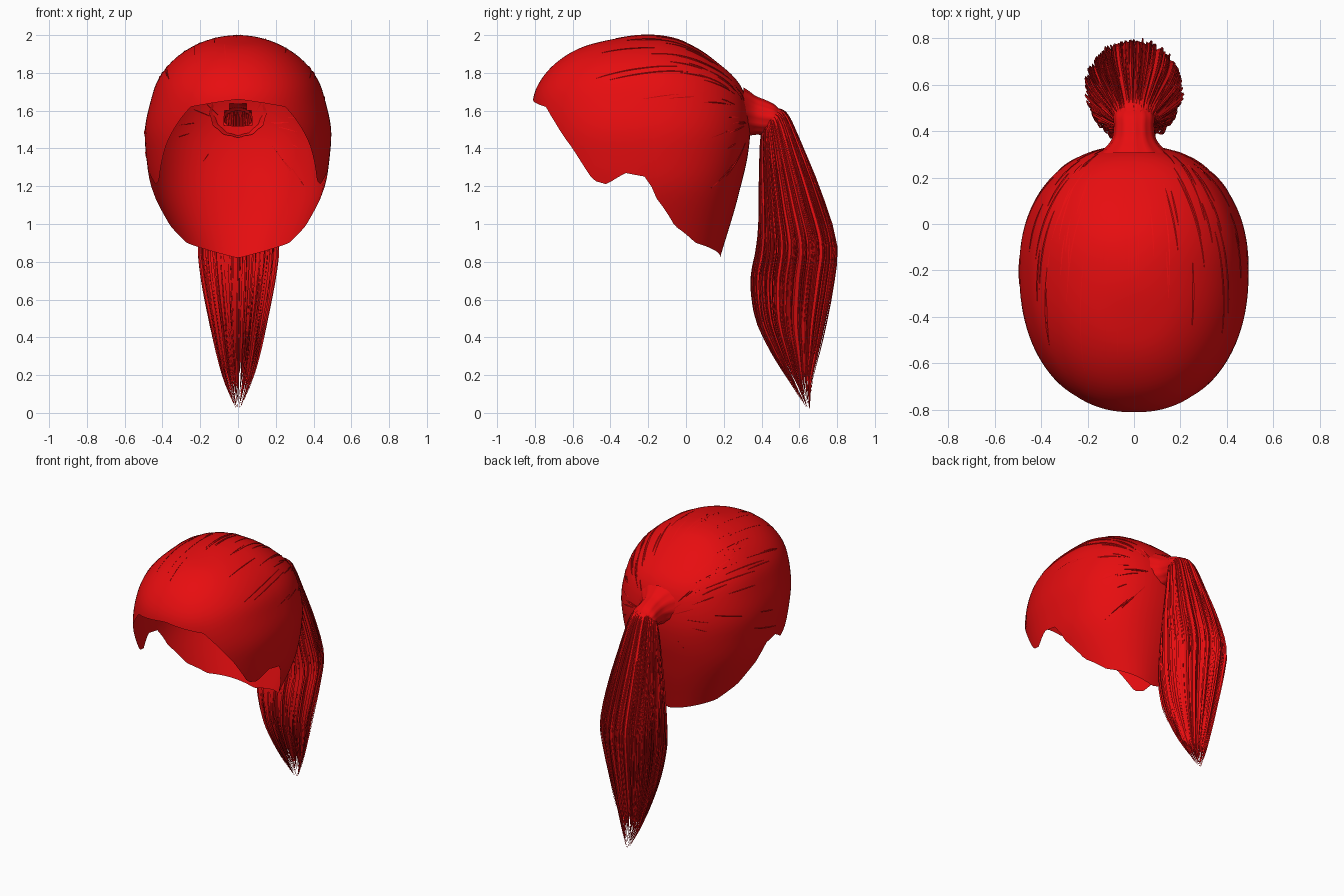
import bpy, bmesh, math, random
from mathutils import Vector
from mathutils.bvhtree import BVHTree

random.seed(4)
if "Cube" in bpy.data.objects:
    bpy.data.objects.remove(bpy.data.objects["Cube"])

RED = (0.8, 0.004, 0.005, 1)
hair_red = bpy.data.materials.new("hair_red")
hair_red.use_nodes = True
hair_red.diffuse_color = RED
bsdf = hair_red.node_tree.nodes["Principled BSDF"]
bsdf.inputs["Base Color"].default_value = RED
bsdf.inputs["Roughness"].default_value = 0.6


def spline(keys, x):
    """Smooth interpolation of (x, values...) rows."""
    i = 0
    while i < len(keys) - 2 and x > keys[i + 1][0]:
        i += 1
    p = [keys[max(0, min(len(keys) - 1, i + k))] for k in (-1, 0, 1, 2)]
    h = p[2][0] - p[1][0]
    f = max(0, min(1, (x - p[1][0]) / h))
    out = []
    for c in range(1, len(keys[0])):
        m1 = (p[2][c] - p[0][c]) / (p[2][0] - p[0][0]) * h
        m2 = (p[3][c] - p[1][c]) / (p[3][0] - p[1][0]) * h
        d = p[2][c] - p[1][c]
        out.append(p[1][c] + f * m1 + f * f * (3 * d - 2 * m1 - m2) + f ** 3 * (m1 + m2 - 2 * d))
    return out


def finish(bm, name, angle=60, recalc=True):
    if recalc:
        bmesh.ops.recalc_face_normals(bm, faces=bm.faces)
    mesh = bpy.data.meshes.new(name)
    bm.to_mesh(mesh)
    bm.free()
    ob = bpy.data.objects.new(name, mesh)
    bpy.context.collection.objects.link(ob)
    mesh.materials.append(hair_red)
    bpy.ops.object.select_all(action="DESELECT")
    ob.select_set(True)
    bpy.context.view_layer.objects.active = ob
    bpy.ops.object.shade_smooth_by_angle(angle=math.radians(angle))
    return ob


def skin(bm, rings, closed=True):
    """Join rows of points with quads."""
    rows = [[bm.verts.new(p) for p in ring] for ring in rings]
    n = len(rows[0])
    for a, b in zip(rows, rows[1:]):
        for j in range(n if closed else n - 1):
            k = (j + 1) % n
            bm.faces.new((a[j], a[k], b[k], b[j]))


def strand(bm, path, r):
    """Thin three-sided hair, tapering to both ends."""
    rings = []
    for i, p in enumerate(path):
        t = (path[min(i + 1, len(path) - 1)] - path[max(i - 1, 0)]).normalized()
        u = t.orthogonal().normalized()
        w = t.cross(u)
        q = r * (0.15 + 0.85 * math.sin(math.pi * i / (len(path) - 1)))
        rings.append([p + q * (u * math.cos(a) + w * math.sin(a)) for a in (0, 2.1, 4.2)])
    skin(bm, rings)


# Scalp cap: plan section (height -> front, back, half width) and hairline
TOP, MID, POW = 2.0, -0.2, 0.9
SECTION = [(2, -.2, -.2, 0), (1.98, -.38, -.05, .14), (1.94, -.54, .04, .24),
           (1.86, -.68, .16, .35), (1.76, -.77, .27, .425), (1.66, -.81, .32, .46),
           (1.5, -.81, .34, .493), (1.35, -.79, .325, .485), (1.2, -.76, .29, .46),
           (1.05, -.7, .25, .4), (.82, -.6, .18, .29)]
SECTION = [(math.sqrt(TOP - s[0]),) + s[1:] for s in SECTION]
HAIRLINE = [(-.81, 1.66), (-.74, 1.62), (-.7, 1.55), (-.6, 1.4), (-.49, 1.23), (-.42, 1.21),
            (-.32, 1.27), (-.21, 1.25), (-.16, 1.14), (-.06, .99), (.05, .9), (.18, .82)]


def section(z):
    return spline(SECTION, math.sqrt(max(0, TOP - z)))


def hairline_angle(y, z):
    front, back, _ = section(z)
    c = (MID - y) / (MID - front if y < MID else back - MID)
    return math.acos(math.copysign(min(1, abs(c)) ** (1 / POW), c))


EDGE = [(hairline_angle(y, z), z) for y, z in HAIRLINE]


def edge_height(t):
    for (t0, z0), (t1, z1) in zip(EDGE, EDGE[1:]):
        if t <= t1:
            return z0 + (z1 - z0) * (t - t0) / (t1 - t0)
    return EDGE[-1][1]


def cap_point(t, s):
    z = TOP - (TOP - edge_height(abs(t))) * s * s
    front, back, w = section(z)
    sn, cs = math.sin(t), math.cos(t)
    reach = MID - front if cs > 0 else back - MID
    return Vector((w * math.copysign(abs(sn) ** POW, sn),
                   MID - reach * math.copysign(abs(cs) ** POW, cs), z))


COLS, ROWS = 128, 36
bm = bmesh.new()
skin(bm, [[cap_point(-math.pi + 2 * math.pi * (j + .5) / COLS, i / ROWS) for j in range(COLS)]
          for i in range(ROWS + 1)])
bmesh.ops.remove_doubles(bm, verts=bm.verts, dist=0.0005)
bmesh.ops.recalc_face_normals(bm, faces=bm.faces)
surface = BVHTree.FromBMesh(bm)
# Hole behind the tie
TIE = Vector((0, 0.33, 1.57))
bmesh.ops.delete(bm, geom=[f for f in bm.faces if (f.calc_center_median() - TIE).length < 0.07],
                 context="FACES")
finish(bm, "scalp_cap", recalc=False)

# Fine raised hairs swept back over the cap to the tie
bm = bmesh.new()
heart = Vector((0, -0.15, 1.45))
for i in range(70):
    t = random.uniform(-2.6, 2.6)
    start = (cap_point(t, random.uniform(.3, .95)) - heart).normalized()
    goal = (TIE + Vector((.08 * math.sin(t), 0, .06 * math.cos(t))) - heart).normalized()
    a = random.uniform(0, .5)
    b = a + random.uniform(.15, .4)
    path = []
    for k in range(12):
        ray = start.slerp(goal, a + (b - a) * k / 11)
        hit = surface.ray_cast(heart, ray)[0]
        if hit:
            path.append(hit + ray * 0.001)
    if len(path) > 4:
        strand(bm, path, 0.003)
finish(bm, "cap_strands")

# Gathered neck of hair: y, z, half width, half height
NECK = [(.305, 1.59, .15, .13), (.335, 1.585, .115, .115), (.37, 1.575, .092, .1),
        (.42, 1.565, .085, .09), (.47, 1.56, .085, .07), (.5, 1.55, .07, .05)]
bm = bmesh.new()
rings = []
for i in range(16):
    y = .305 + .195 * i / 15
    z, rx, rz = spline(NECK, y)
    ring = []
    for j in range(48):
        a = 2 * math.pi * j / 48
        g = 1 + .025 * math.cos(12 * a)
        ring.append((rx * g * math.sin(a), y, z + rz * g * math.cos(a)))
    rings.append(ring)
skin(bm, rings)
finish(bm, "gathered_neck")

# Ponytail: step, front y, front z, back y, back z, half width
TAIL = [(0, .42, 1.51, .47, 1.62, .08), (1, .395, 1.46, .54, 1.58, .1),
        (2, .39, 1.25, .62, 1.4, .14), (3, .39, 1.0, .71, 1.17, .185),
        (4, .38, .86, .79, .9, .205), (5, .355, .7, .775, .7, .185),
        (6, .38, .5, .735, .48, .145), (7, .46, .32, .7, .32, .11),
        (8, .55, .17, .665, .17, .07), (9, .635, .03, .655, .02, .012)]


def tail_point(v, a, g):
    yf, zf, yb, zb, rx = spline(TAIL, v)
    c = g * math.cos(a)
    return Vector((rx * g * math.sin(a), (yf + yb) / 2 + c * (yb - yf) / 2,
                   (zf + zb) / 2 + c * (zb - zf) / 2))


bm = bmesh.new()
TAIL_COLS, TAIL_ROWS = 96, 36
ends, depth = [], []
for j in range(TAIL_COLS):
    if j % 4 == 0:
        tip = random.uniform(7.9, 8.9)
    ends.append(tip - (0, .5, .9, .4)[j % 4])
    depth.append((.93, 1.0, .98, 1.01)[j % 4] + random.uniform(-.025, .01))
skin(bm, [[tail_point(ends[j] * i / TAIL_ROWS, 2 * math.pi * j / TAIL_COLS,
                      1 + (depth[j] - 1) * min(1, i / 5)) for j in range(TAIL_COLS)]
          for i in range(TAIL_ROWS + 1)])
finish(bm, "ponytail_body", 50)

# Loose strands over the ponytail, ragged at the tips
bm = bmesh.new()
for i in range(230):
    a = random.uniform(0, 2 * math.pi)
    v0, v1 = random.uniform(.1, 3), random.uniform(6, 9)
    g0, g1 = random.uniform(.98, 1.02), random.uniform(.9, 1.1)
    drift = random.uniform(-.1, .1)
    strand(bm, [tail_point(v0 + (v1 - v0) * k / 17, a + drift * k / 17, g0 + (g1 - g0) * k / 17)
                for k in range(18)], random.uniform(.003, .006))
finish(bm, "ponytail_strands")
